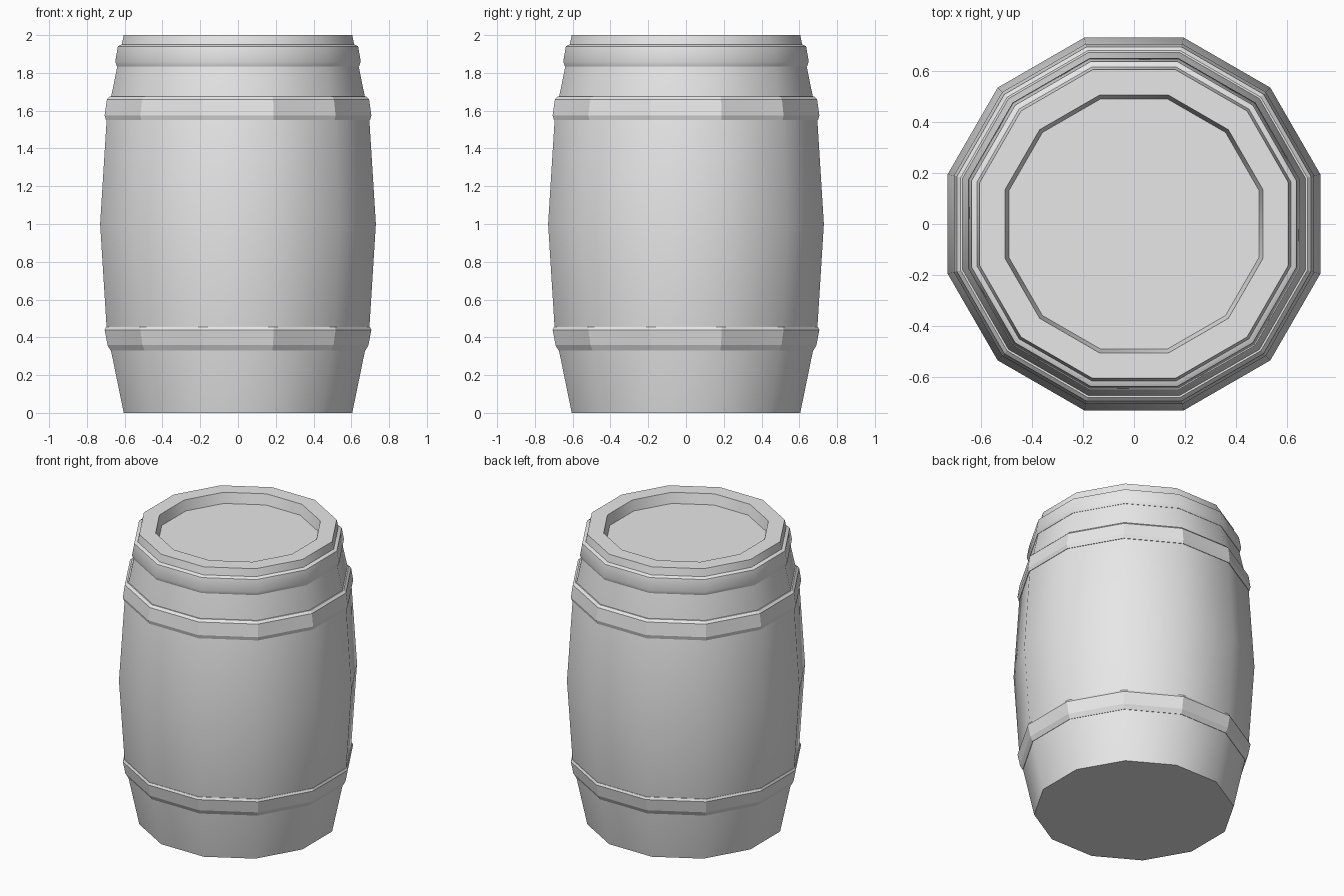
import bpy, bmesh, math

SIDES = 12
HALF = math.pi / SIDES

default = bpy.data.objects.get("Cube")
if default:
    bpy.data.objects.remove(default, do_unlink=True)

grey = bpy.data.materials.new("plain grey")
grey.use_nodes = True
grey.diffuse_color = (0.8, 0.8, 0.8, 1)
grey.node_tree.nodes["Principled BSDF"].inputs["Base Color"].default_value = (0.8, 0.8, 0.8, 1)


def lathe(name, profile, closed_loop, smooth_angle):
    """Spin (flat-side radius, height) points into a twelve-sided part."""
    bm = bmesh.new()
    rings = []
    for radius, z in profile:
        r = radius / math.cos(HALF)
        rings.append([bm.verts.new((r * math.cos(HALF * (2 * i + 1)),
                                    r * math.sin(HALF * (2 * i + 1)), z))
                      for i in range(SIDES)])
    pairs = list(zip(rings, rings[1:]))
    if closed_loop:
        pairs.append((rings[-1], rings[0]))
    else:
        bm.faces.new(rings[0])
        bm.faces.new(rings[-1])
    for low, high in pairs:
        for i in range(SIDES):
            j = (i + 1) % SIDES
            bm.faces.new((low[i], low[j], high[j], high[i]))
    bmesh.ops.recalc_face_normals(bm, faces=bm.faces)
    for face in bm.faces:
        face.smooth = smooth_angle > 0
    for edge in bm.edges:
        edge.smooth = edge.calc_face_angle(0) < math.radians(smooth_angle)
    mesh = bpy.data.meshes.new(name)
    bm.to_mesh(mesh)
    bm.free()
    mesh.materials.append(grey)
    obj = bpy.data.objects.new(name, mesh)
    bpy.context.collection.objects.link(obj)
    return obj


# Bulging body with the rim and sunken lid
lathe("barrel_body", [(0.605, 0), (0.695, 0.44), (0.73, 1), (0.695, 1.56), (0.605, 2),
                      (0.505, 2), (0.49, 1.93)], False, 33)

# Hoops, each a bevelled ring set into the body
lathe("lower_hoop", [(0.64, 0.33), (0.675, 0.33), (0.691, 0.36), (0.706, 0.44),
                     (0.699, 0.455), (0.64, 0.455)], True, 0)
lathe("upper_hoop", [(0.64, 1.55), (0.699, 1.55), (0.706, 1.575), (0.694, 1.66),
                     (0.679, 1.675), (0.64, 1.675)], True, 0)
lathe("top_hoop", [(0.58, 1.835), (0.641, 1.835), (0.65, 1.86), (0.636, 1.94),
                   (0.618, 1.95), (0.58, 1.95)], True, 33)
